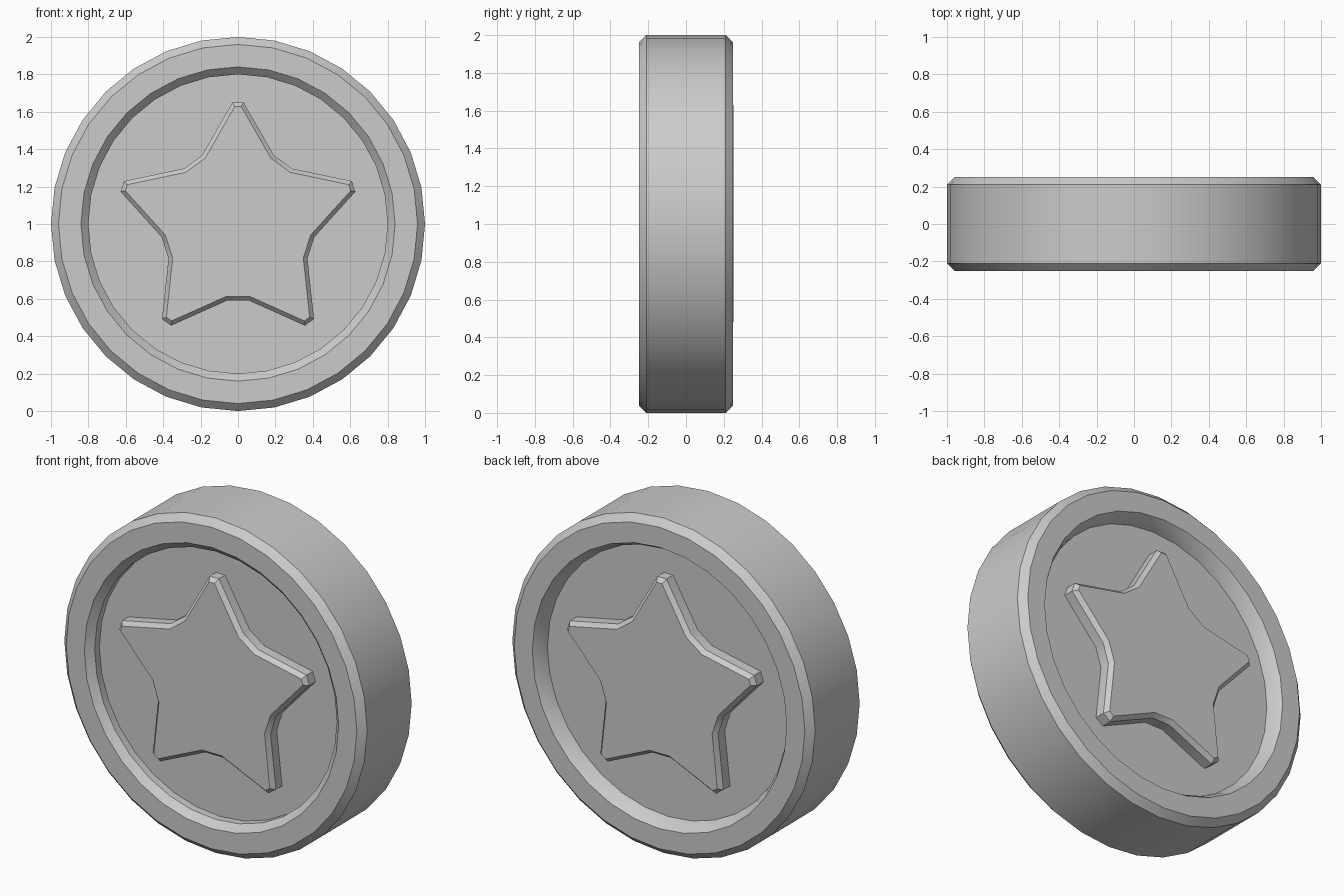
import bpy, bmesh, math

if "Cube" in bpy.data.objects:
    bpy.data.objects.remove(bpy.data.objects["Cube"])

def finish(name, bm, angle=30):
    bmesh.ops.recalc_face_normals(bm, faces=bm.faces)
    me = bpy.data.meshes.new(name)
    bm.to_mesh(me)
    bm.free()
    ob = bpy.data.objects.new(name, me)
    bpy.context.collection.objects.link(ob)
    bpy.ops.object.select_all(action='DESELECT')
    ob.select_set(True)
    bpy.context.view_layer.objects.active = ob
    bpy.ops.object.shade_smooth_by_angle(angle=math.radians(angle))
    return ob

def skin(bm, loops):
    """Bridge successive vertex rings and cap both ends."""
    rings = [[bm.verts.new(p) for p in loop] for loop in loops]
    for a, b in zip(rings, rings[1:]):
        for i in range(len(a)):
            j = (i + 1) % len(a)
            bm.faces.new((a[i], a[j], b[j], b[i]))
    bm.faces.new(rings[0])
    bm.faces.new(rings[-1])

# coin disc: (radius, y) profile from the front floor round to the back floor
SIDES = 32
profile = [(0.80, -0.165), (0.80, -0.21), (0.84, -0.25), (0.96, -0.25), (1.0, -0.21),
           (1.0, 0.21), (0.96, 0.25), (0.84, 0.25), (0.815, 0.21), (0.80, 0.165)]
bm = bmesh.new()
skin(bm, [[(r * math.sin(math.tau * k / SIDES), y, 1 + r * math.cos(math.tau * k / SIDES))
           for k in range(SIDES)] for r, y in profile])
finish("coin_disc", bm)

# raised stars: blunt tips, blunt inner corners, chamfered top edge
def star_outline(inset):
    pts = []
    for k in range(5):
        for x, z, turn in ((-0.03, 0.65, 0), (0.03, 0.65, 0),
                           (-0.06, 0.41, 36), (0.06, 0.41, 36)):
            a = math.radians(72 * k + turn)
            pts.append((x * math.cos(a) + z * math.sin(a), z * math.cos(a) - x * math.sin(a)))
    out = []
    n = len(pts)
    for i in range(n):
        (ax, az), (bx, bz), (cx, cz) = pts[i - 1], pts[i], pts[(i + 1) % n]
        # mitred inward offset (outline runs clockwise)
        l1, l2 = math.hypot(bx - ax, bz - az), math.hypot(cx - bx, cz - bz)
        n1 = ((bz - az) / l1, -(bx - ax) / l1)
        n2 = ((cz - bz) / l2, -(cx - bx) / l2)
        d = inset / (1 + n1[0] * n2[0] + n1[1] * n2[1])
        out.append((bx + (n1[0] + n2[0]) * d, bz + (n1[1] + n2[1]) * d))
    return out

def star(name, side, top):
    bm = bmesh.new()
    skin(bm, [[(x, side * y, 1 + z) for x, z in star_outline(inset)]
              for inset, y in ((0, 0.14), (0, top - 0.025), (0.022, top))])
    finish(name, bm)

star("front_star", -1, 0.248)
star("back_star", 1, 0.252)
